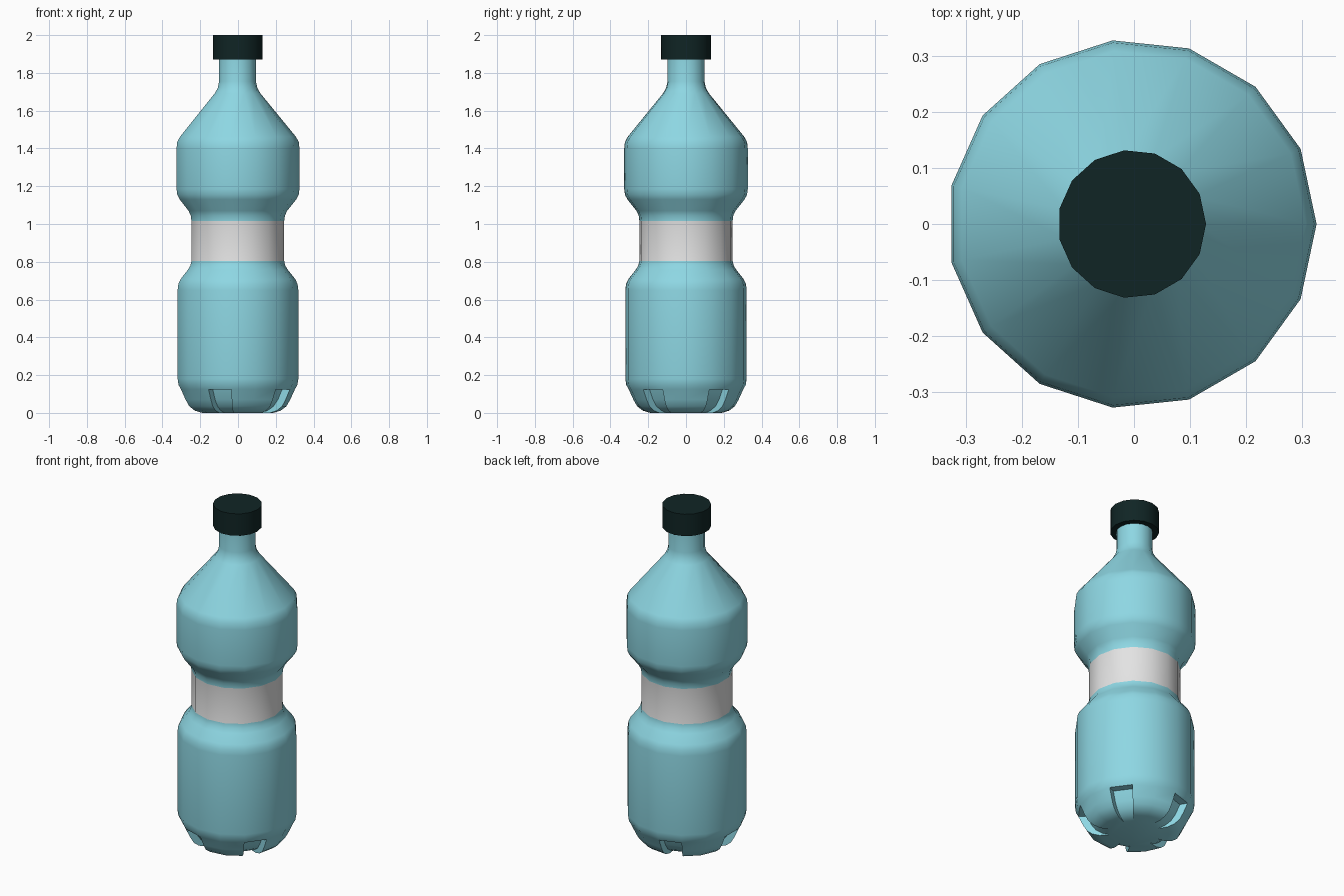
import bpy, bmesh, math

if "Cube" in bpy.data.objects:
    bpy.data.objects.remove(bpy.data.objects["Cube"])

SIDES = 15
CX = -0.0036  # centres the odd-sided outline


def material(name, rgb):
    m = bpy.data.materials.new(name)
    m.diffuse_color = (*rgb, 1)
    m.use_nodes = True
    m.node_tree.nodes["Principled BSDF"].inputs["Base Color"].default_value = m.diffuse_color
    return m


blue = material("pale_blue_plastic", (0.27, 0.68, 0.77))
white = material("white_label", (0.77, 0.77, 0.77))
dark = material("dark_green_cap", (0.005, 0.018, 0.018))


def ring(bm, r, z):
    step = 2 * math.pi / SIDES
    return [bm.verts.new((CX + r * math.cos(i * step), r * math.sin(i * step), z))
            for i in range(SIDES)]


def finish(bm, name, mats):
    bmesh.ops.recalc_face_normals(bm, faces=bm.faces[:])
    mesh = bpy.data.meshes.new(name)
    bm.to_mesh(mesh)
    bm.free()
    for m in mats:
        mesh.materials.append(m)
    ob = bpy.data.objects.new(name, mesh)
    bpy.context.collection.objects.link(ob)
    bpy.ops.object.select_all(action='DESELECT')
    ob.select_set(True)
    bpy.context.view_layer.objects.active = ob
    bpy.ops.object.shade_smooth_by_angle(angle=math.radians(35))
    return ob


# Bottle body: foot profile (slotted) followed by the wall profile
foot = [(0.19, 0.0), (0.23, 0.012), (0.26, 0.035), (0.28, 0.07), (0.305, 0.125)]
slot = [(0.135, 0.0), (0.175, 0.012), (0.21, 0.035), (0.235, 0.07), (0.26, 0.125)]
wall = [(0.318, 0.148), (0.323, 0.18), (0.323, 0.65), (0.319, 0.682), (0.307, 0.708),
        (0.268, 0.757), (0.254, 0.78), (0.248, 0.805),
        (0.248, 1.015), (0.252, 1.045), (0.264, 1.07), (0.312, 1.13),
        (0.325, 1.155), (0.329, 1.185), (0.329, 1.40), (0.325, 1.435),
        (0.31, 1.462), (0.122, 1.692), (0.106, 1.72), (0.0985, 1.755), (0.0985, 1.90)]

bm = bmesh.new()
outer = [ring(bm, r, z) for r, z in foot + wall]
inner = [ring(bm, r, z) for r, z in slot]
n = len(foot)
base = []
for i in range(SIDES):
    j = (i + 1) % SIDES
    slotted = i % 3 == 1
    for k in range(len(outer) - 1):
        a, b = outer[k], outer[k + 1]
        if k < n - 1 and slotted:
            c, d = inner[k], inner[k + 1]
            bm.faces.new((c[i], c[j], d[j], d[i]))      # slot floor
            bm.faces.new((a[i], c[i], d[i], b[i]))      # slot sides
            bm.faces.new((c[j], a[j], b[j], d[j]))
        else:
            f = bm.faces.new((a[i], a[j], b[j], b[i]))
            z = f.calc_center_median().z
            f.material_index = 1 if 0.82 < z < 1.0 else 0
    base.append(outer[0][i])
    if slotted:
        bm.faces.new((inner[n - 1][i], inner[n - 1][j], outer[n - 1][j], outer[n - 1][i]))
        base += [inner[0][i], inner[0][j]]
bm.faces.new(base[::-1])
bm.faces.new(outer[-1])
bmesh.ops.delete(bm, geom=[v for v in bm.verts if not v.link_faces], context='VERTS')
finish(bm, "bottle_body", [blue, white])

# Screw cap
bm = bmesh.new()
low, high = ring(bm, 0.132, 1.87), ring(bm, 0.132, 2.0)
for i in range(SIDES):
    j = (i + 1) % SIDES
    bm.faces.new((low[i], low[j], high[j], high[i]))
bm.faces.new(low[::-1])
bm.faces.new(high)
finish(bm, "screw_cap", [dark])
